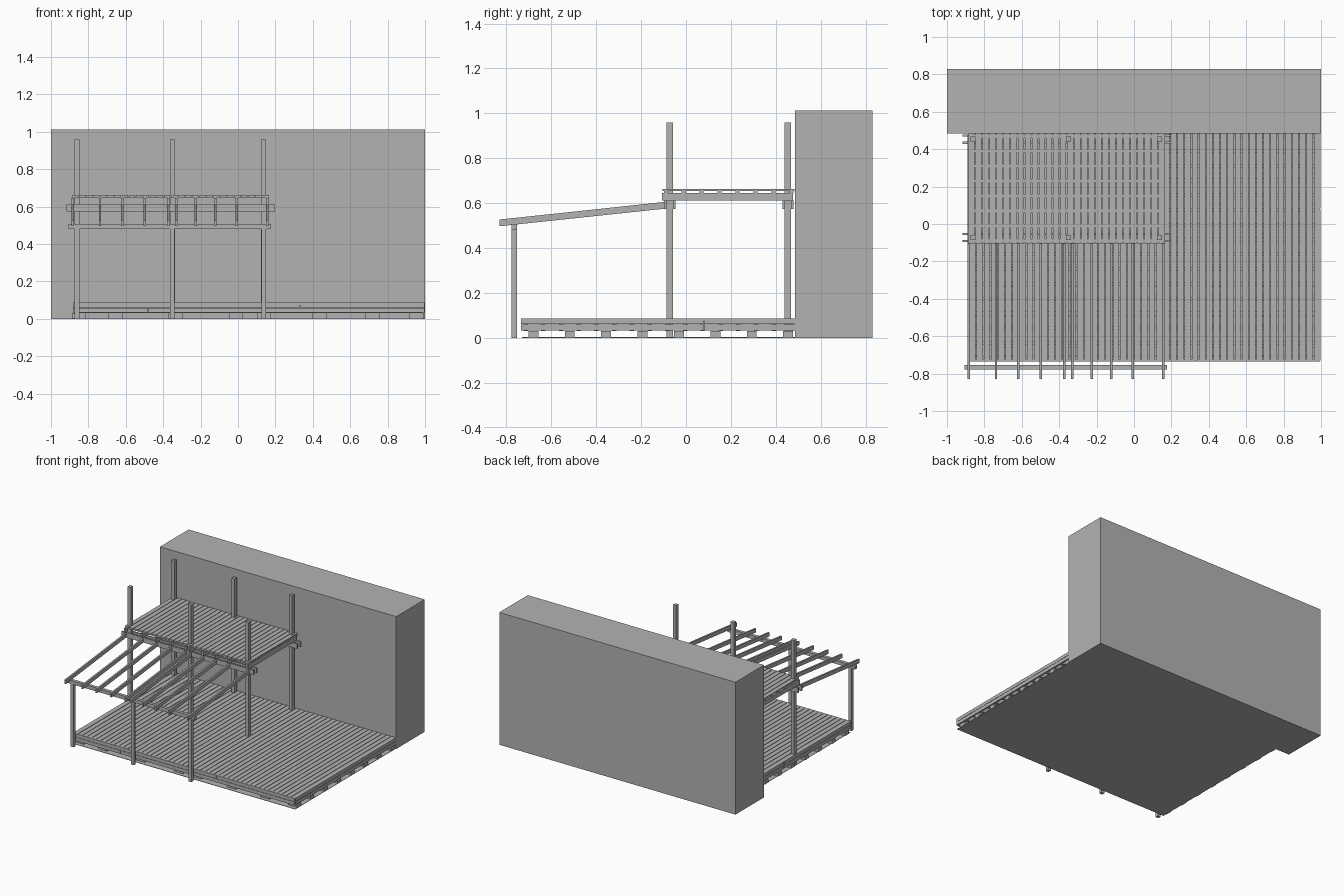
import bpy
import bmesh
from mathutils import Matrix, Vector

cube = bpy.data.objects.get("Cube")
if cube:
    bpy.data.objects.remove(cube, do_unlink=True)

grey = bpy.data.materials.new("plain_grey")
grey.use_nodes = True
colour = (0.45, 0.45, 0.45, 1)
grey.diffuse_color = colour
grey.node_tree.nodes["Principled BSDF"].inputs["Base Color"].default_value = colour


def build(name, boxes):
    """One object made of boxes given as (x range, y range, z range, optional rise along y)."""
    bm = bmesh.new()
    for xs, ys, zs, *rise in boxes:
        lo, hi = Vector((xs[0], ys[0], zs[0])), Vector((xs[1], ys[1], zs[1]))
        size = hi - lo
        place = Matrix.Translation((lo + hi) / 2) @ Matrix.Diagonal((*size, 1))
        verts = bmesh.ops.create_cube(bm, size=1, matrix=place)["verts"]
        if rise:
            for v in verts:
                v.co.z += rise[0] * (v.co.y - lo.y) / size.y
    mesh = bpy.data.meshes.new(name)
    bm.to_mesh(mesh)
    bm.free()
    mesh.materials.append(grey)
    obj = bpy.data.objects.new(name, mesh)
    bpy.context.collection.objects.link(obj)


def around(c, width):
    return (c - width / 2, c + width / 2)


def spread(start, end, count):
    return [start + (end - start) * i / (count - 1) for i in range(count)]


def boards(start, end, count, gap, ys, zs):
    pitch = (end - start + gap) / count
    return [((start + i * pitch, start + (i + 1) * pitch - gap), ys, zs)
            for i in range(count)]


LEFT, RIGHT, FRONT, BACK = -0.88, 0.995, -0.73, 0.485

# House wall and ground sheet
build("house_wall", [((-1, 1), (BACK, 0.83), (0, 1.013))])
build("ground_sheet", [((LEFT, RIGHT), (FRONT, BACK), (0, 0.003))])

# Deck: pads, joists, boards and edge trim
pad_rows = spread(-0.68, 0.455, 8)
pad_columns = (-0.85, -0.655, -0.335, -0.01, 0.14, 0.435, 0.72, 0.955)
build("deck_pads", [(around(x, 0.075), around(y, 0.044), (0.003, 0.03))
                    for x in pad_columns for y in pad_rows])
build("deck_joists", [((LEFT + 0.01, RIGHT - 0.01), around(y, 0.02), (0.03, 0.075))
                      for y in spread(-0.715, 0.47, 16)])
build("deck_boards", boards(LEFT, RIGHT, 49, 0.0045, (FRONT, BACK), (0.075, 0.086)))

trim = []
for zs, split_x in (((0.033, 0.059), -0.48), ((0.061, 0.086), 0.33)):
    for xs in ((LEFT, split_x - 0.002), (split_x + 0.002, RIGHT)):
        trim.append((xs, (FRONT - 0.006, FRONT + 0.006), zs))
    for xs in ((LEFT - 0.003, LEFT + 0.008), (RIGHT - 0.008, RIGHT + 0.003)):
        for ys in ((FRONT, 0.078), (0.082, BACK)):
            trim.append((xs, ys, zs))
build("deck_trim", trim)

# Posts
post_x = (-0.861, -0.351, 0.137)
post_y = (-0.072, 0.454)
build("tall_posts", [(around(x, 0.027), around(y, 0.028), (0, 0.96))
                     for x in post_x for y in post_y])
build("short_posts", [(around(x, 0.025), around(-0.765, 0.024), (0, 0.485))
                      for x in post_x])

# Beams: one across the short posts, a pair clamping each row of tall posts
build("front_beam", [((-0.905, 0.177), around(-0.765, 0.024), (0.48, 0.507))])
build("paired_beams", [((-0.917, 0.198), around(y + side * 0.0195, 0.011), (0.573, 0.611))
                       for y in post_y for side in (-1, 1)])

# Sloping rafters beside the posts and between them
rafter_x = (-0.883, -0.738, -0.62, -0.498, -0.373, -0.331, -0.225, -0.121, -0.007, 0.157)
build("rafters", [(around(x, 0.013), (-0.83, -0.088), (0.497, 0.527), 0.079)
                  for x in rafter_x])

# Raised platform: joists, battens and boards
build("platform_joists", [(around(x, 0.013), (-0.108, 0.476), (0.611, 0.646))
                          for x in rafter_x])
build("platform_battens", [((-0.885, 0.165), around(y, 0.018), (0.646, 0.655))
                           for y in spread(-0.09, 0.47, 8)])
build("platform_boards", boards(-0.885, 0.165, 28, 0.0045, (-0.105, 0.483), (0.655, 0.663)))
